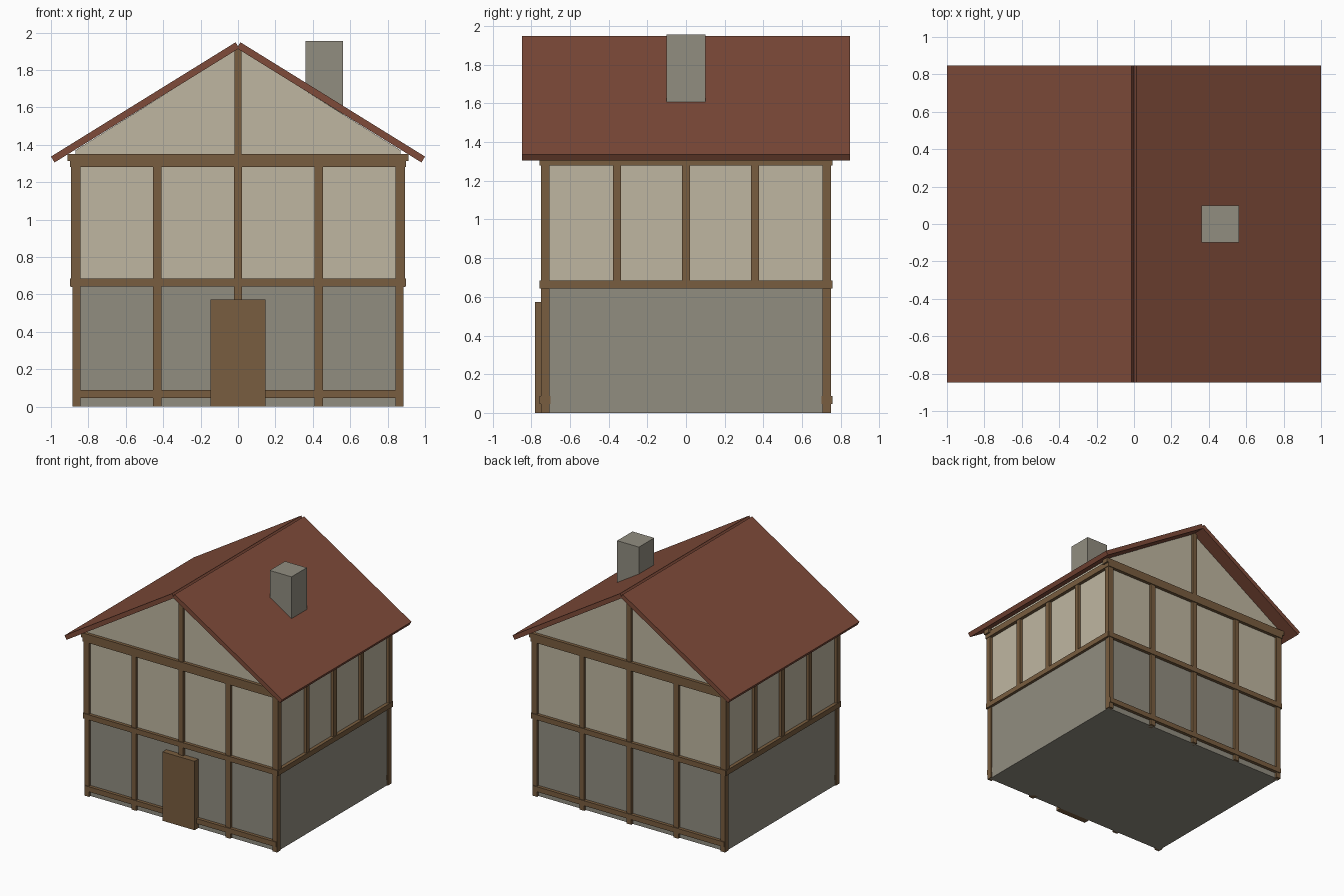
import bpy
import bmesh
from math import atan2, hypot
from mathutils import Matrix, Vector

cube = bpy.data.objects.get("Cube")
if cube:
    bpy.data.objects.remove(cube, do_unlink=True)


def material(name, rgb):
    m = bpy.data.materials.new(name)
    m.use_nodes = True
    m.diffuse_color = (*rgb, 1)
    m.node_tree.nodes["Principled BSDF"].inputs["Base Color"].default_value = (*rgb, 1)
    return m


WOOD = material("brown timber", (0.19, 0.11, 0.05))
PLASTER = material("cream plaster", (0.52, 0.47, 0.355))
STONE = material("grey stone", (0.285, 0.267, 0.217))
ROOF = material("red roof tile", (0.21, 0.07, 0.041))


def finish(name, bm, mat):
    bmesh.ops.recalc_face_normals(bm, faces=bm.faces)
    mesh = bpy.data.meshes.new(name)
    bm.to_mesh(mesh)
    bm.free()
    mesh.materials.append(mat)
    obj = bpy.data.objects.new(name, mesh)
    bpy.context.collection.objects.link(obj)
    return obj


def box(name, x, y, z, mat):
    """Box from (min, max) ranges on each axis."""
    bm = bmesh.new()
    spans = (x, y, z)
    size = [abs(b - a) for a, b in spans]
    mid = Vector([(a + b) / 2 for a, b in spans])
    bmesh.ops.create_cube(bm, size=1, matrix=Matrix.Translation(mid) @ Matrix.Diagonal((*size, 1)))
    return finish(name, bm, mat)


def around(c, half):
    return (c - half, c + half)


def prism(name, profile, y0, y1, mat):
    """Extrude an x-z profile along y."""
    bm = bmesh.new()
    face = bm.faces.new([bm.verts.new((x, y0, z)) for x, z in profile])
    new = bmesh.ops.extrude_face_region(bm, geom=[face])["geom"]
    bmesh.ops.translate(bm, vec=(0, y1 - y0, 0),
                        verts=[v for v in new if isinstance(v, bmesh.types.BMVert)])
    return finish(name, bm, mat)


# Wall bodies
box("ground_floor_wall", (-0.875, 0.875), (-0.73, 0.73), (0, 0.66), STONE)
box("upper_floor_wall", (-0.87, 0.87), (-0.73, 0.73), (0.65, 1.32), PLASTER)
prism("gable_wall", [(-0.87, 1.3), (0.87, 1.3), (0.87, 1.37), (0, 1.915), (-0.87, 1.37)],
      -0.73, 0.73, PLASTER)

# Corner posts
for sx, side in ((-1, "right"), (1, "left")):
    for sy, end in ((-1, "front"), (1, "back")):
        y = (sy * 0.705, sy * 0.75)
        box(f"lower_corner_post_{end}_{side}", (sx * 0.843, sx * 0.884), y, (0, 0.66), WOOD)
        box(f"upper_corner_post_{end}_{side}", (sx * 0.843, sx * 0.893), y, (0.64, 1.3), WOOD)

# Framing on the two gable ends
for sy, end in ((-1, "front"), (1, "back")):
    post_y = (sy * 0.7, sy * 0.75)
    beam_y = (sy * 0.7, sy * 0.757)
    for i, x in enumerate((-0.432, 0, 0.432)):
        box(f"{end}_post_{i + 1}", around(x, 0.022), post_y, (0, 1.3), WOOD)
    box(f"{end}_gable_post", around(0, 0.02), post_y, (1.33, 1.92), WOOD)
    box(f"{end}_sill_beam", (-0.88, 0.88), beam_y, (0.046, 0.088), WOOD)
    box(f"{end}_middle_beam", (-0.893, 0.893), beam_y, (0.642, 0.685), WOOD)
    box(f"{end}_top_beam", (-0.893, 0.893), beam_y, (1.28, 1.32), WOOD)
    box(f"{end}_tie_beam", (-0.912, 0.912), beam_y, (1.312, 1.35), WOOD)

# Framing on the two long sides
for sx, side in ((-1, "right"), (1, "left")):
    beam_x = (sx * 0.84, sx * 0.898)
    for i, y in enumerate((-0.357, 0, 0.357)):
        box(f"{side}_post_{i + 1}", (sx * 0.84, sx * 0.893), around(y, 0.021), (0.66, 1.3), WOOD)
    box(f"{side}_middle_beam", beam_x, (-0.75, 0.75), (0.642, 0.685), WOOD)
    box(f"{side}_top_beam", beam_x, (-0.755, 0.755), (1.28, 1.33), WOOD)

# Door
box("front_door", (-0.147, 0.147), (-0.78, -0.72), (0, 0.572), WOOD)

# Roof slabs, square-cut at eaves and ridge
eave, ridge, thick = Vector((1.0, 1.337)), Vector((0.013, 1.948)), 0.037
inward = Vector((eave.y - ridge.y, ridge.x - eave.x)).normalized() * thick
for sx, side in ((-1, "right"), (1, "left")):
    corners = [eave, ridge, ridge + inward, eave + inward]
    prism(f"{side}_roof_slab", [(sx * c.x, c.y) for c in corners], -0.848, 0.848, ROOF)

# Chimney
box("chimney", (0.362, 0.562), (-0.1, 0.1), (1.4, 1.955), STONE)
